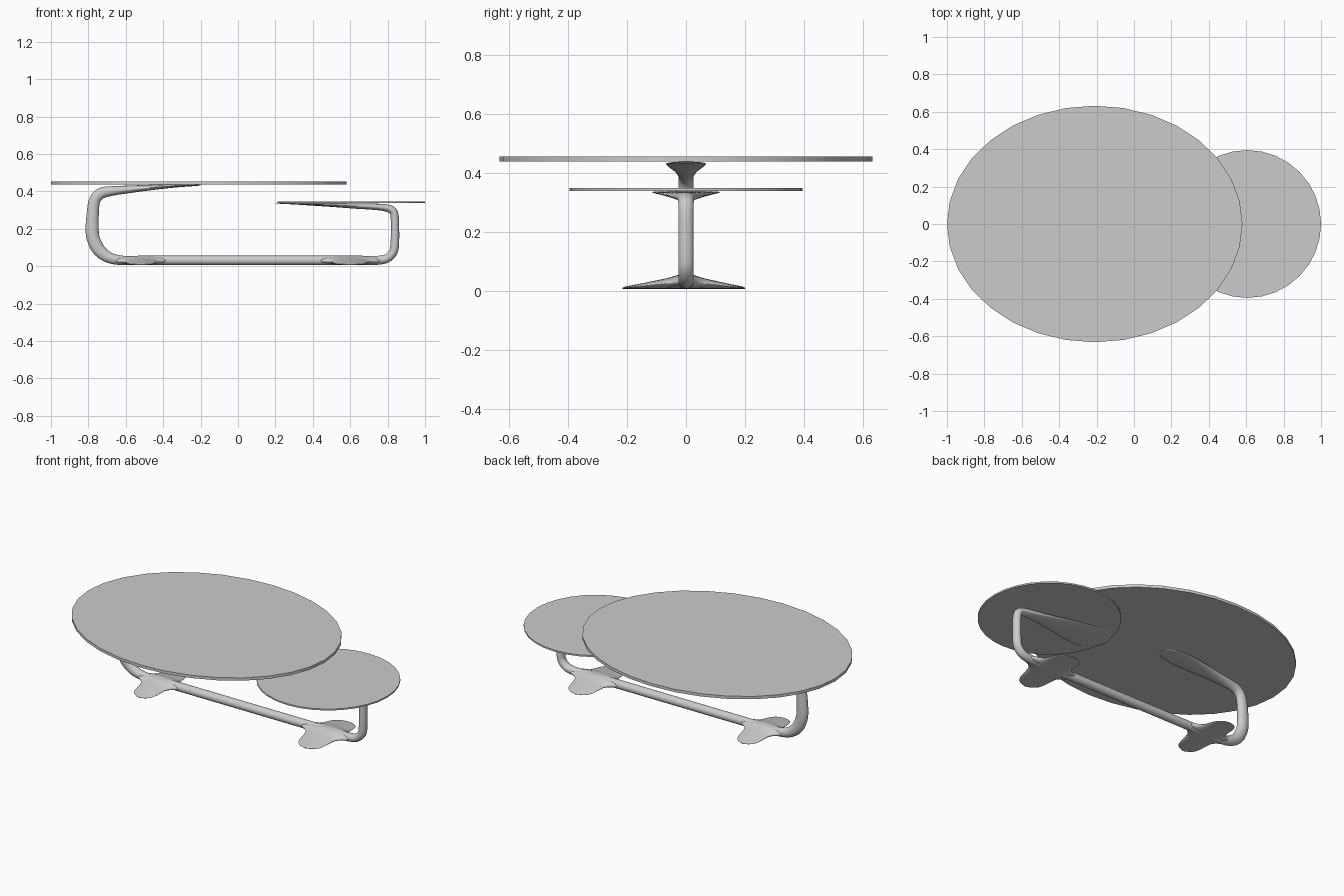
import bpy, bmesh, math
from mathutils import Vector

if "Cube" in bpy.data.objects:
    bpy.data.objects.remove(bpy.data.objects["Cube"])


def smooth_rows(rows, steps):
    """Interpolate control rows with a chord-length Hermite spline."""
    r = [Vector(p) for p in rows]
    t = [0.0]
    for a, b in zip(r, r[1:]):
        t.append(t[-1] + (b - a).length)
    n = len(r)
    m = []
    for i in range(n):
        a, b = max(i - 1, 0), min(i + 1, n - 1)
        m.append((r[b] - r[a]) / (t[b] - t[a]))
    out = []
    for i in range(n - 1):
        d = t[i + 1] - t[i]
        for k in range(steps):
            s = k / steps
            out.append(r[i] * (2*s**3 - 3*s**2 + 1) + m[i] * d * (s**3 - 2*s**2 + s)
                       + r[i + 1] * (3*s**2 - 2*s**3) + m[i + 1] * d * (s**3 - s**2))
    return out + [r[-1]]


def loft(name, sections, sides=24):
    """Skin elliptical sections given as (centre, axis_a, axis_b)."""
    bm = bmesh.new()
    rings = []
    for c, a, b in sections:
        rings.append([bm.verts.new(c + a * math.cos(2 * math.pi * k / sides)
                                   + b * math.sin(2 * math.pi * k / sides))
                      for k in range(sides)])
    for p, q in zip(rings, rings[1:]):
        for k in range(sides):
            j = (k + 1) % sides
            bm.faces.new((p[k], p[j], q[j], q[k]))
    bm.faces.new(rings[0])
    bm.faces.new(rings[-1])
    bmesh.ops.recalc_face_normals(bm, faces=bm.faces)
    mesh = bpy.data.meshes.new(name)
    bm.to_mesh(mesh)
    bm.free()
    ob = bpy.data.objects.new(name, mesh)
    bpy.context.collection.objects.link(ob)
    shade(ob, 50)


def shade(ob, angle):
    bpy.ops.object.select_all(action='DESELECT')
    ob.select_set(True)
    bpy.context.view_layer.objects.active = ob
    bpy.ops.object.shade_smooth_by_angle(angle=math.radians(angle))


def table_top(name, x, rx, ry, z0, z1):
    bpy.ops.mesh.primitive_cylinder_add(vertices=32, radius=1, depth=1,
                                        location=(x, 0, (z0 + z1) / 2))
    ob = bpy.context.object
    ob.name = name
    ob.scale = (rx, ry, z1 - z0)
    bpy.ops.object.transform_apply(location=False, rotation=False, scale=True)
    shade(ob, 30)


# Two overlapping tops at different heights
table_top("large_oval_top", -0.21, 0.79, 0.632, 0.437, 0.454)
table_top("small_round_top", 0.605, 0.395, 0.395, 0.338, 0.347)

# Continuous tube frame: rows are x, z, half thickness, half width
left_arm = [
    (-0.20, .434, .002, .004), (-0.21, .4335, .003, .030), (-0.25, .432, .005, .057),
    (-0.33, .429, .008, .068), (-0.45, .422, .014, .060), (-0.58, .411, .020, .042),
    (-0.68, .401, .026, .030), (-0.735, .388, .030, .026), (-0.765, .355, .030, .026),
    (-0.775, .30, .032, .026), (-0.78, .20, .035, .026), (-0.773, .145, .035, .026),
    (-0.742, .085, .034, .026), (-0.69, .046, .029, .026), (-0.62, .031, .025, .026)]
bar = [(-0.5, .031, .025, .026), (0.1, .031, .025, .026), (0.65, .031, .025, .026)]
right_arm = [
    (0.74, .031, .024, .026), (0.797, .042, .023, .026), (0.83, .075, .023, .026),
    (0.838, .12, .023, .026), (0.84, .20, .022, .026), (0.838, .26, .022, .026),
    (0.83, .293, .021, .026), (0.80, .310, .020, .028), (0.74, .317, .017, .036),
    (0.62, .322, .014, .060), (0.50, .327, .010, .088), (0.38, .331, .006, .110),
    (0.30, .334, .004, .113), (0.24, .3355, .0025, .088), (0.21, .3365, .002, .050),
    (0.20, .337, .001, .004)]
path = smooth_rows(left_arm + bar + right_arm, 5)
frame = []
for i, (x, z, h, w) in enumerate(path):
    a, b = path[max(i - 1, 0)], path[min(i + 1, len(path) - 1)]
    tan = Vector((b[0] - a[0], 0, b[1] - a[1])).normalized()
    frame.append((Vector((x, 0, z)), Vector((-tan.z, 0, tan.x)) * h, Vector((0, w, 0))))
loft("tube_frame", frame)

# Webbed feet flaring out of the bar: rows are y fraction, half length, half height
lobe = [(0.0, .165, .025), (.12, .158, .0235), (.2, .125, .021), (.32, .10, .0175),
        (.5, .09, .0135), (.7, .082, .009), (.85, .068, .006), (.95, .042, .004),
        (1.0, .006, .002)]
rows = smooth_rows([(-f, l, h) for f, l, h in reversed(lobe[1:])] + lobe, 4)


def foot(name, x, front, back, size):
    secs = []
    for f, l, h in rows:
        y = f * (back if f > 0 else front)
        secs.append((Vector((x, y, .006 + h)), Vector((l * size, 0, 0)), Vector((0, 0, h))))
    loft(name, secs, 32)


foot("left_foot", -0.52, .20, .20, 0.85)
foot("right_foot", 0.60, .215, .20, 1.0)
